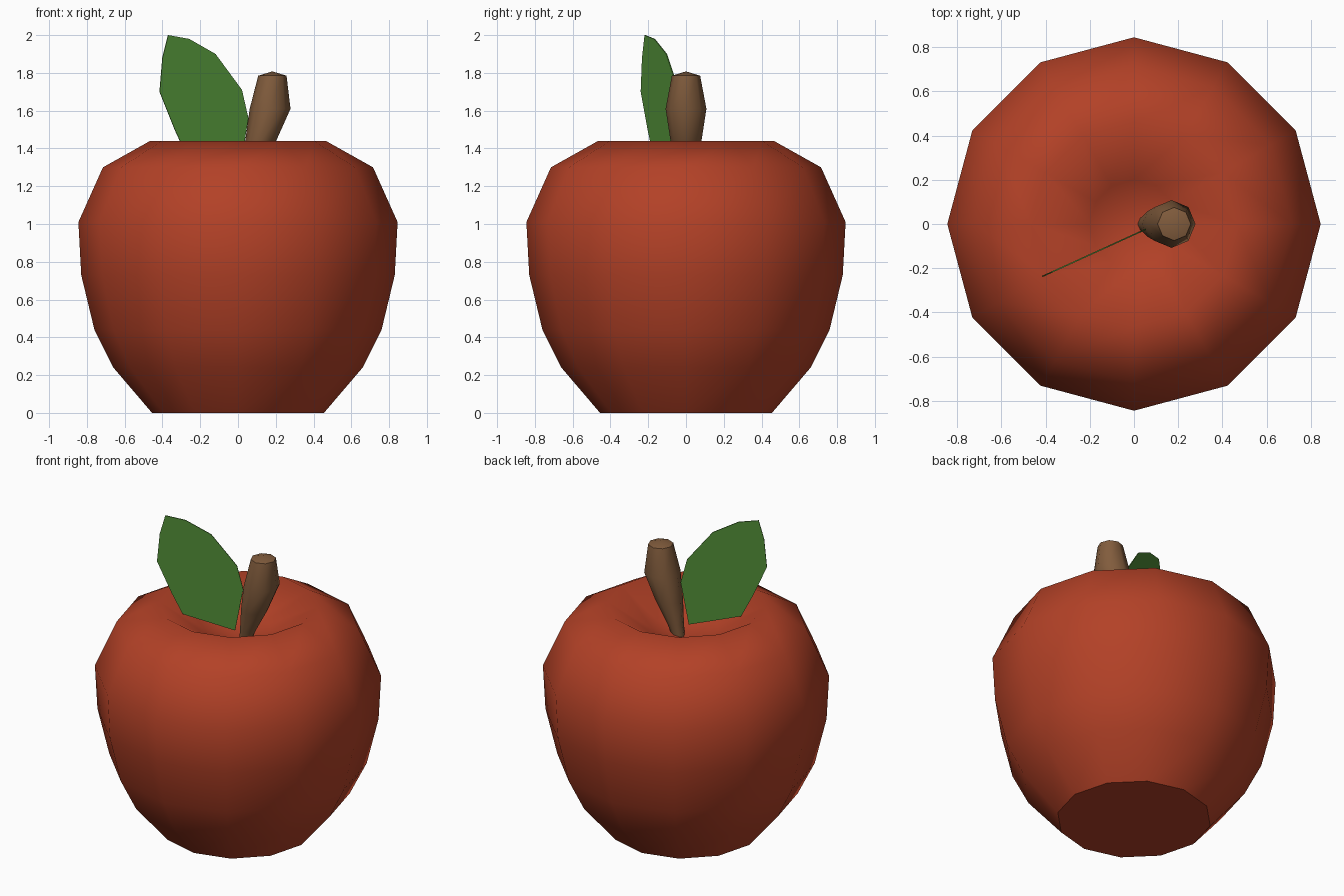
import bpy, bmesh, math
from mathutils import Vector

if "Cube" in bpy.data.objects:
    bpy.data.objects.remove(bpy.data.objects["Cube"])


def material(name, rgb):
    m = bpy.data.materials.new(name)
    m.diffuse_color = (*rgb, 1)
    m.use_nodes = True
    m.node_tree.nodes["Principled BSDF"].inputs["Base Color"].default_value = m.diffuse_color
    return m


def finish(bm, name, mat):
    bmesh.ops.recalc_face_normals(bm, faces=bm.faces)
    me = bpy.data.meshes.new(name)
    bm.to_mesh(me)
    bm.free()
    me.materials.append(mat)
    ob = bpy.data.objects.new(name, me)
    bpy.context.collection.objects.link(ob)
    return ob


def lathe(name, rings, sides, mat, tip, sharp_ring):
    """Smooth skin over (centre x, z, radius) rings: flat base, centre point on top."""
    bm = bmesh.new()
    loops = []
    for cx, z, r in rings:
        loops.append([bm.verts.new((cx + r * math.cos(2 * math.pi * i / sides),
                                    r * math.sin(2 * math.pi * i / sides), z))
                      for i in range(sides)])
    top = bm.verts.new(tip)
    for i in range(sides):
        j = (i + 1) % sides
        for a, b in zip(loops, loops[1:]):
            bm.faces.new((a[i], a[j], b[j], b[i]))
        bm.faces.new((loops[-1][i], loops[-1][j], top))
    base = bm.faces.new(loops[0][::-1])
    for f in bm.faces:
        f.smooth = f is not base
    # crease one ring so that it shades as a hard edge
    ring = set(loops[sharp_ring])
    for e in bm.edges:
        if e.verts[0] in ring and e.verts[1] in ring:
            e.smooth = False
    return finish(bm, name, mat)


red = material("apple red", (0.45, 0.053, 0.02))
brown = material("stem brown", (0.22, 0.107, 0.046))
green = material("leaf green", (0.08, 0.265, 0.038))

# Apple body with a dimple on top
profile = [(0.455, 0), (0.66, 0.24), (0.76, 0.44), (0.83, 0.73), (0.845, 1.01),
           (0.715, 1.30), (0.465, 1.44), (0.2, 1.275)]
lathe("apple_body", [(0, z, r) for r, z in profile], 12, red, (0, 0, 1.22), 0)

# Leaning stem
lathe("stem", [(0.05, 1.21, 0.035), (0.075, 1.30, 0.05), (0.12, 1.44, 0.082),
               (0.17, 1.61, 0.108), (0.182, 1.785, 0.075)],
      8, brown, (0.182, 0, 1.808), 4)

# Thin upright leaf, outline given in x and z on a slanted plane
outline = [(0.01, 1.29), (0.054, 1.56), (0.02, 1.71), (-0.12, 1.90), (-0.26, 1.98),
           (-0.37, 2.0), (-0.40, 1.88), (-0.415, 1.70), (-0.335, 1.50), (-0.275, 1.37)]
bm = bmesh.new()
side = Vector((0.415, -0.91, 0)) * 0.003
front = [bm.verts.new(Vector((x, -0.048 + 0.456 * x, z)) + side) for x, z in outline]
back = [bm.verts.new(v.co - 2 * side) for v in front]
bm.faces.new(front)
bm.faces.new(back[::-1])
for i in range(len(front)):
    j = (i + 1) % len(front)
    bm.faces.new((front[i], back[i], back[j], front[j]))
finish(bm, "leaf", green)
